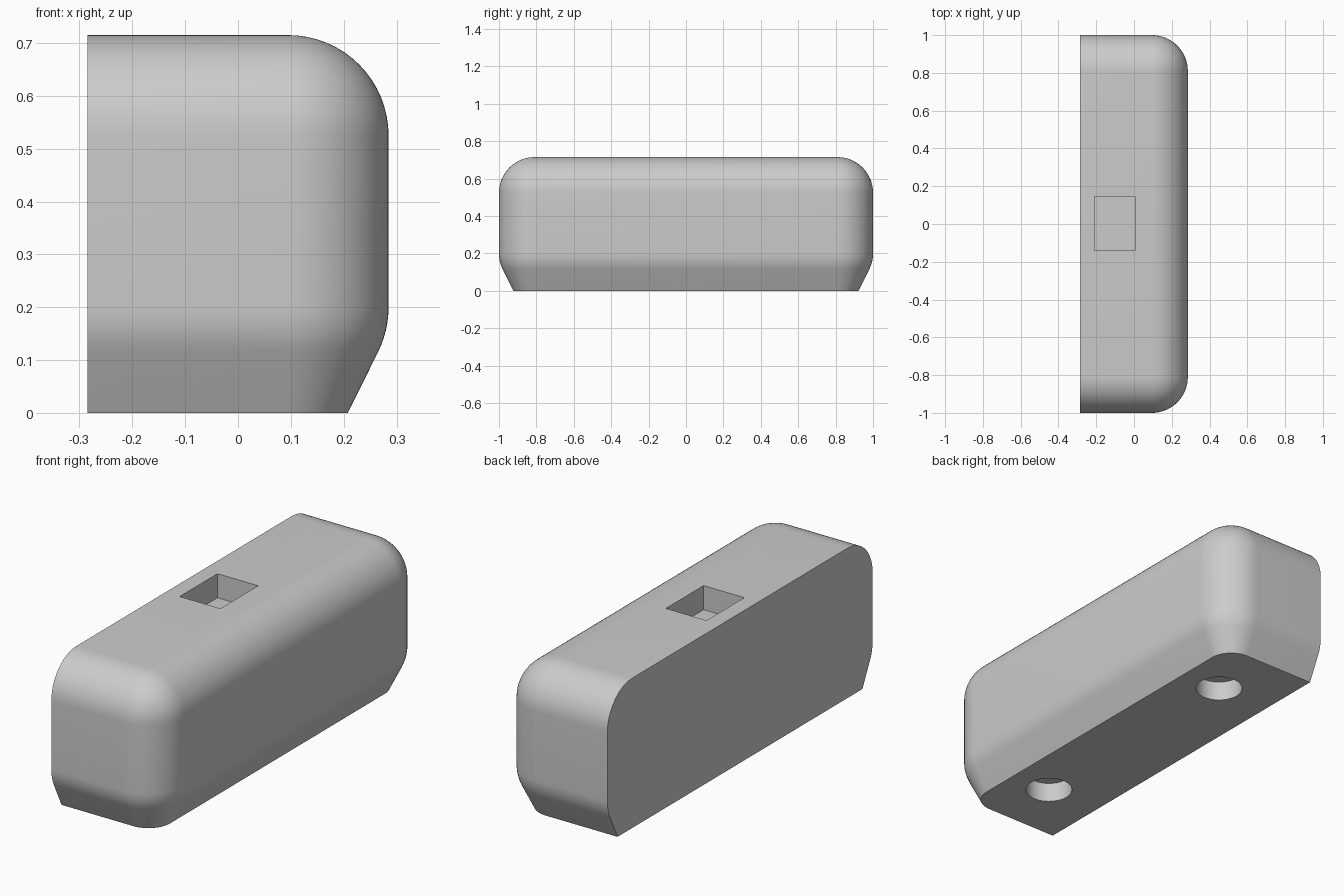
import bpy, bmesh, math
from mathutils import Matrix

if "Cube" in bpy.data.objects:
    bpy.data.objects.remove(bpy.data.objects["Cube"])

HX, HY, H, R = 0.285, 1.0, 0.715, 0.19   # half width, half length, height, rounding
TAPER = math.radians(26.4)               # slope of the lower edge
N = 16                                   # segments per quarter round

grey = bpy.data.materials.new("light grey")
grey.diffuse_color = (0.6, 0.6, 0.6, 1)
grey.use_nodes = True
grey.node_tree.nodes["Principled BSDF"].inputs["Base Color"].default_value = grey.diffuse_color


def make_object(name, bm):
    bmesh.ops.recalc_face_normals(bm, faces=bm.faces[:])
    mesh = bpy.data.meshes.new(name)
    bm.to_mesh(mesh)
    bm.free()
    mesh.materials.append(grey)
    obj = bpy.data.objects.new(name, mesh)
    bpy.context.collection.objects.link(obj)
    return obj


# Side profile as (inset, height): sloped foot, soft bend, wall, rounded top
profile = [(0.077, 0.0)]
for i in range(7):
    a = TAPER * (1 - i / 6)
    profile.append((R * (1 - math.cos(a)), 0.2 - R * math.sin(a)))
for i in range(N + 1):
    a = math.pi / 2 * i / N
    profile.append((R * (1 - math.cos(a)), H - R + R * math.sin(a)))


def outline(inset):
    """Half-rounded plan: square at the flat back, rounded at the two outer corners."""
    r = R - inset
    pts = [(-HX, -HY + inset)]
    for side, start in ((-1, -math.pi / 2), (1, 0)):
        for i in range(N + 1):
            a = start + math.pi / 2 * i / N
            pts.append((HX - R + r * math.cos(a), side * (HY - R) + r * math.sin(a)))
    return pts + [(-HX, HY - inset)]


# Body: stacked outlines, capped at bottom, top and flat back
bm = bmesh.new()
rings = [[bm.verts.new((x, y, z)) for x, y in outline(d)] for d, z in profile]
for low, high in zip(rings, rings[1:]):
    for i in range(len(low) - 1):
        bm.faces.new((low[i], low[i + 1], high[i + 1], high[i]))
bm.faces.new(rings[0][::-1])
bm.faces.new(rings[-1])
bm.faces.new([r[0] for r in rings] + [r[-1] for r in reversed(rings)])
bmesh.ops.remove_doubles(bm, verts=bm.verts[:], dist=1e-5)
body = make_object("body", bm)

# Cutters: square pocket in the top, two round blind holes underneath
cutters = []
bm = bmesh.new()
bmesh.ops.create_cube(bm, size=1, matrix=Matrix.Translation((-0.1025, 0.0025, H))
                      @ Matrix.Diagonal((0.215, 0.285, 0.23, 1)))
cutters.append(make_object("pocket_cutter", bm))
for y in (-0.61, 0.61):
    bm = bmesh.new()
    bmesh.ops.create_cone(bm, cap_ends=True, segments=48, radius1=0.106, radius2=0.106,
                          depth=0.19, matrix=Matrix.Translation((0, y, 0)))
    cutters.append(make_object("hole_cutter", bm))

bpy.context.view_layer.objects.active = body
body.select_set(True)
for cutter in cutters:
    mod = body.modifiers.new("cut", 'BOOLEAN')
    mod.operation, mod.solver, mod.object = 'DIFFERENCE', 'EXACT', cutter
    bpy.ops.object.modifier_apply(modifier=mod.name)
    bpy.data.objects.remove(cutter)

bpy.ops.object.shade_smooth_by_angle(angle=math.radians(25))
